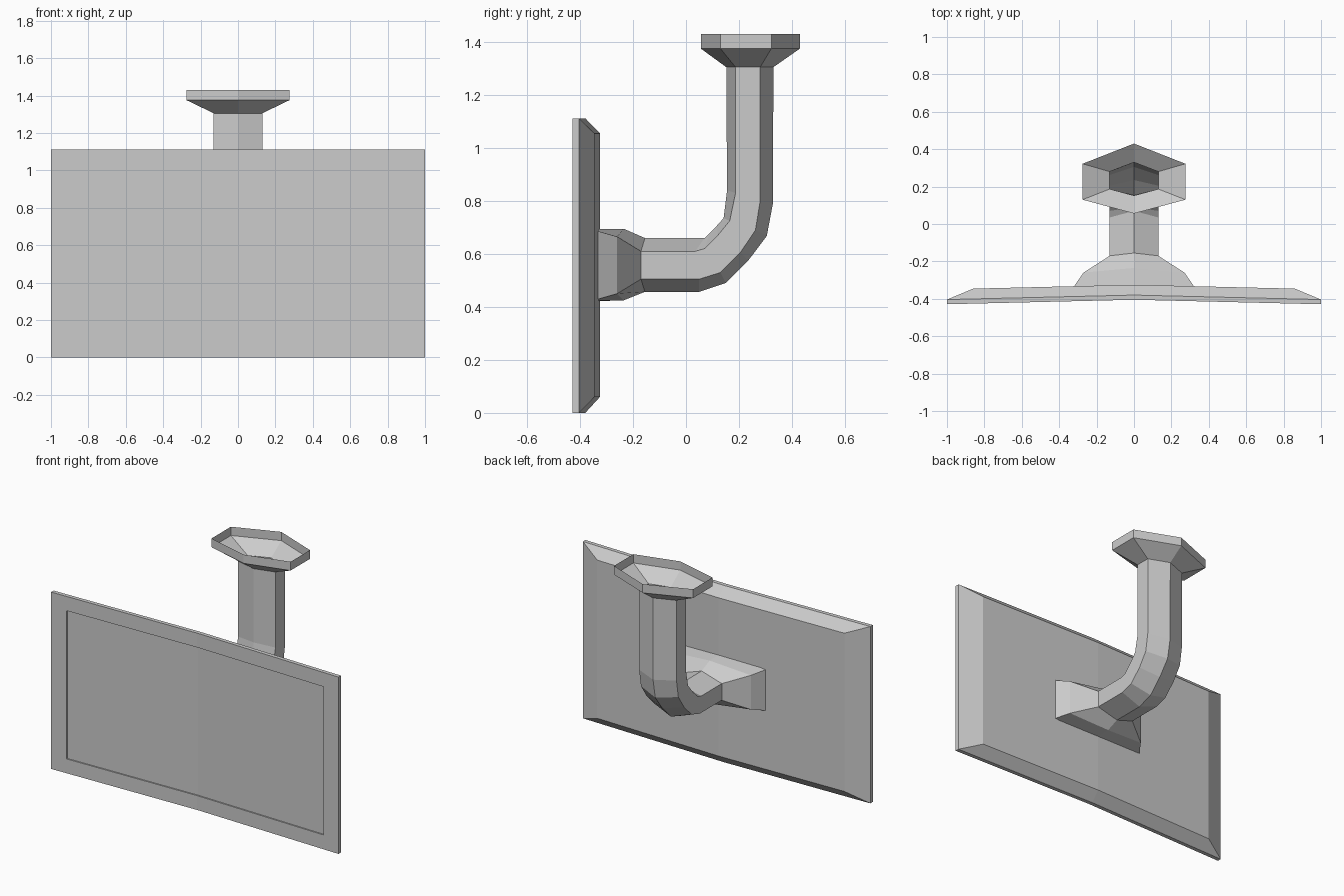
import bpy, bmesh


def loft(name, rings, caps=()):
    """Skin a list of closed six-point rings; caps are index pairs (ring, quads)."""
    bm = bmesh.new()
    loops = [[bm.verts.new(p) for p in r] for r in rings]
    for a, b in zip(loops, loops[1:]):
        for i in range(6):
            j = (i + 1) % 6
            bm.faces.new((a[i], a[j], b[j], b[i]))
    for k in caps:
        r = loops[k]
        bm.faces.new((r[0], r[1], r[4], r[5]))
        bm.faces.new((r[1], r[2], r[3], r[4]))
    bmesh.ops.recalc_face_normals(bm, faces=bm.faces)
    me = bpy.data.meshes.new(name)
    bm.to_mesh(me)
    bm.free()
    ob = bpy.data.objects.new(name, me)
    bpy.context.collection.objects.link(ob)
    return ob


def panel_ring(hx, z0, z1, y):
    # rectangle folded slightly forward at both sides
    f = y - 0.024 * hx
    return [(-hx, f, z0), (0, y, z0), (hx, f, z0),
            (hx, f, z1), (0, y, z1), (-hx, f, z1)]


def hex_ring(w, a, b, c, d):
    # a, d: (y, z) on the centre plane; b, c: (y, z) on both sides at +-w
    return [(0, *a), (w, *b), (w, *c), (0, *d), (-w, *c), (-w, *b)]


# screen panel: bevelled back, thin rim, recessed display
loft("screen_panel", [
    panel_ring(0.86, 0.06, 1.055, -0.325),
    panel_ring(1.0, 0.0, 1.112, -0.380),
    panel_ring(1.0, 0.0, 1.112, -0.405),
    panel_ring(0.895, 0.09, 1.022, -0.405),
    panel_ring(0.895, 0.09, 1.022, -0.397),
], caps=(0, 4))

# bracket flare and bent hexagonal arm, as one open shell
arm = [
    (0.33, (-0.325, 0.695), (-0.347, 0.69), (-0.347, 0.425), (-0.325, 0.422)),
    (0.27, (-0.235, 0.695), (-0.26, 0.665), (-0.26, 0.45), (-0.235, 0.425)),
    (0.13, (-0.155, 0.66), (-0.17, 0.61), (-0.17, 0.505), (-0.155, 0.457)),
    (0.13, (0.07, 0.66), (0.035, 0.61), (0.05, 0.505), (0.05, 0.457)),
    (0.13, (0.09, 0.68), (0.07, 0.62), (0.13, 0.53), (0.15, 0.49)),
    (0.13, (0.115, 0.705), (0.12, 0.67), (0.205, 0.605), (0.235, 0.575)),
    (0.13, (0.142, 0.735), (0.165, 0.725), (0.262, 0.69), (0.305, 0.668)),
    (0.13, (0.155, 0.84), (0.187, 0.83), (0.28, 0.80), (0.328, 0.79)),
    (0.13, (0.152, 1.305), (0.187, 1.305), (0.28, 1.305), (0.33, 1.305)),
]
loft("support_arm", [hex_ring(*r) for r in arm])

# open ceiling cup at the top of the arm
cup = [(0.13, 0.152, 0.187, 0.28, 0.33, 1.305),
       (0.275, 0.056, 0.13, 0.322, 0.43, 1.375),
       (0.275, 0.056, 0.13, 0.322, 0.43, 1.43)]
loft("ceiling_cup", [hex_ring(w, (a, z), (b, z), (c, z), (d, z))
                     for w, a, b, c, d, z in cup])
